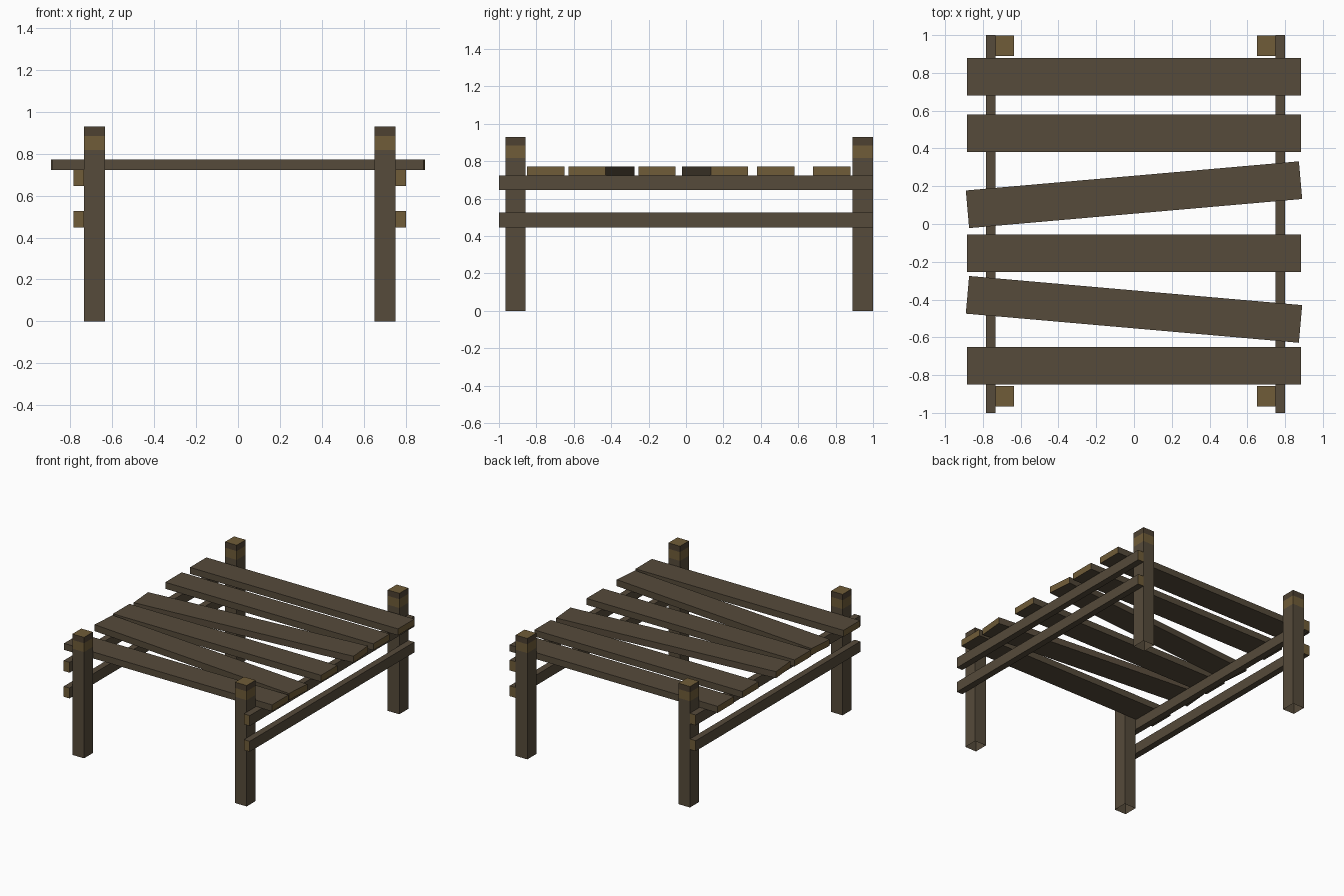
import bpy, bmesh, math
from mathutils import Matrix, Vector

if "Cube" in bpy.data.objects:
    bpy.data.objects.remove(bpy.data.objects["Cube"])


def material(name, rgb):
    m = bpy.data.materials.new(name)
    m.diffuse_color = (*rgb, 1)
    m.use_nodes = True
    m.node_tree.nodes["Principled BSDF"].inputs["Base Color"].default_value = m.diffuse_color
    return m


BARK = material("dark weathered wood", (0.093, 0.070, 0.043))
GRAIN = material("golden cut wood", (0.162, 0.107, 0.040))
TIP = material("darker post tip", (0.074, 0.053, 0.031))


def box(name, lo, hi, end_axis, turn=0.0, cuts=(), open_bottom=False):
    """Box from corner lo to hi; faces across end_axis get the cut-wood colour."""
    lo, hi = Vector(lo), Vector(hi)
    centre, size = (lo + hi) / 2, hi - lo
    bm = bmesh.new()
    bmesh.ops.create_cube(bm, size=1, matrix=Matrix.Diagonal((*size, 1)))
    # horizontal loops for painted bands
    for z in cuts:
        bmesh.ops.bisect_plane(bm, geom=bm.verts[:] + bm.edges[:] + bm.faces[:],
                               plane_co=(0, 0, z - centre.z), plane_no=(0, 0, 1))
    bm.normal_update()
    for f in bm.faces:
        z = f.calc_center_median().z + centre.z
        if abs(f.normal[end_axis]) > 0.9:
            f.material_index = 1
        elif cuts and z > cuts[1]:
            f.material_index = 2
        elif cuts and z > cuts[0]:
            f.material_index = 1
    if open_bottom:
        bmesh.ops.delete(bm, geom=[f for f in bm.faces if f.normal.z < -0.9],
                         context='FACES_ONLY')
    mesh = bpy.data.meshes.new(name)
    bm.to_mesh(mesh)
    bm.free()
    for m in (BARK, GRAIN, TIP):
        mesh.materials.append(m)
    ob = bpy.data.objects.new(name, mesh)
    ob.location = centre
    ob.rotation_euler.z = math.radians(turn)
    bpy.context.collection.objects.link(ob)


# Corner posts with a golden band near the top, hollow underneath
for side, x in (("left", -0.733), ("right", 0.651)):
    for end, y in (("front", -0.966), ("back", 0.89)):
        box(f"{end}_{side}_post", (x, y, 0), (x + 0.099, y + 0.109, 0.93), 2,
            cuts=(0.817, 0.885), open_bottom=True)

# Side rails on the outer faces of the posts
for side, x in (("left", -0.783), ("right", 0.75)):
    for level, z in (("lower", 0.447), ("upper", 0.645)):
        box(f"{side}_{level}_rail", (x, -1, z), (x + 0.05, 1, z + 0.08), 1)

# Deck planks: centre y and twist in degrees
PLANKS = [(-0.75, 0), (-0.452, -5), (-0.155, 0), (0.155, 5), (0.48, 0), (0.78, 0)]
for i, (y, turn) in enumerate(PLANKS, 1):
    box(f"deck_plank_{i}", (-0.885, y - 0.1, 0.723), (0.885, y + 0.1, 0.773), 0, turn)
